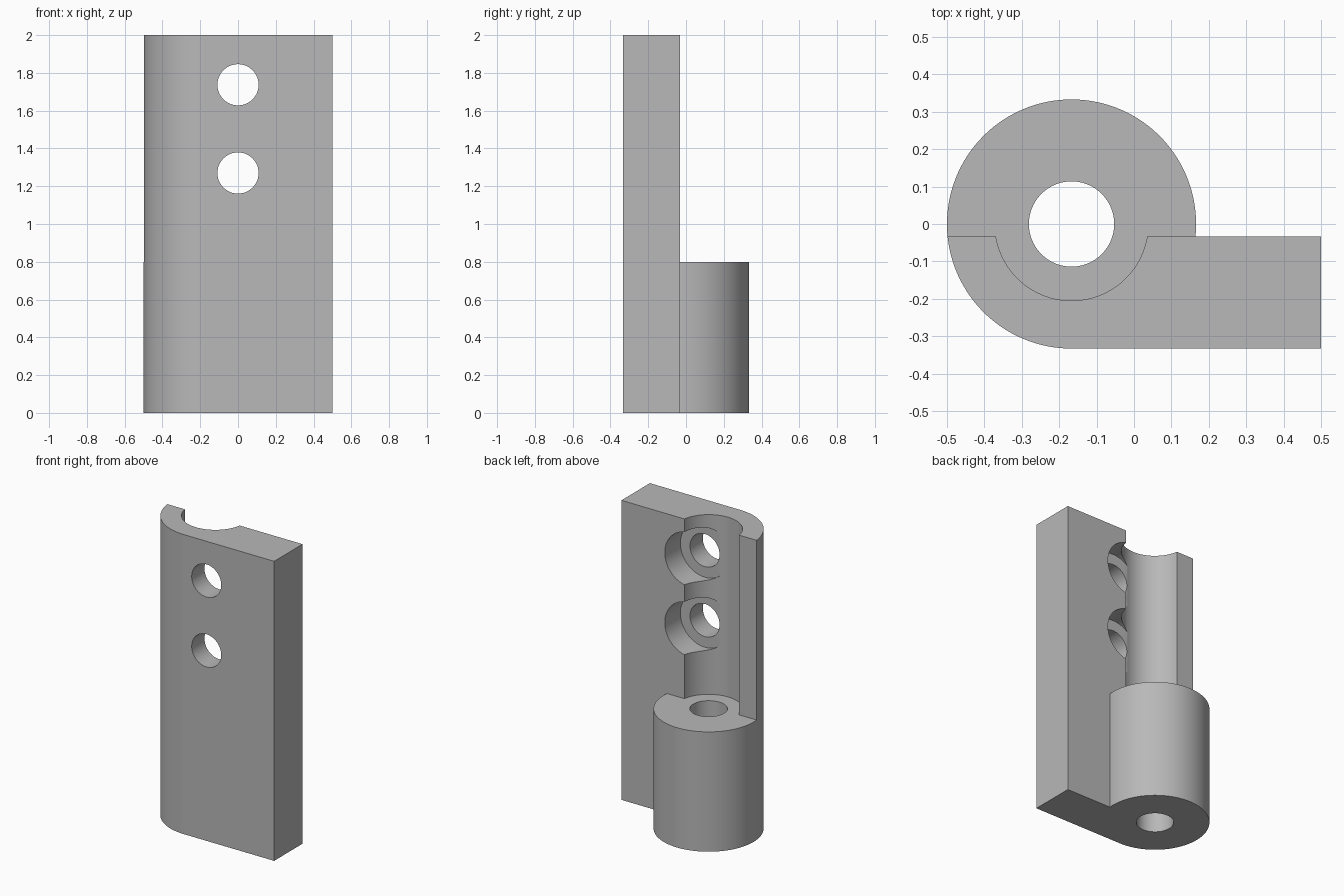
import bpy, bmesh, math
from mathutils import Matrix, Vector

if "Cube" in bpy.data.objects:
    bpy.data.objects.remove(bpy.data.objects["Cube"], do_unlink=True)

HEIGHT, SHELF = 2.0, 0.8
BARREL_X, BARREL_R = -0.167, 0.333
BACK_Y = -0.033          # back plane of the plate

grey = bpy.data.materials.new("plain grey")
grey.diffuse_color = (0.48, 0.48, 0.48, 1)
grey.use_nodes = True
grey.node_tree.nodes["Principled BSDF"].inputs["Base Color"].default_value = (0.48, 0.48, 0.48, 1)


def add_object(name, bm):
    bmesh.ops.recalc_face_normals(bm, faces=bm.faces)
    mesh = bpy.data.meshes.new(name)
    bm.to_mesh(mesh)
    bm.free()
    mesh.materials.append(grey)
    obj = bpy.data.objects.new(name, mesh)
    bpy.context.collection.objects.link(obj)
    return obj


def cylinder(name, radius, start, end):
    """Cylinder between two points."""
    start, end = Vector(start), Vector(end)
    axis = end - start
    turn = axis.to_track_quat('Z', 'Y').to_matrix().to_4x4()
    bm = bmesh.new()
    bmesh.ops.create_cone(bm, cap_ends=True, segments=96, radius1=radius, radius2=radius,
                          depth=axis.length,
                          matrix=Matrix.Translation((start + end) / 2) @ turn)
    return add_object(name, bm)


def box(name, low, high):
    low, high = Vector(low), Vector(high)
    bm = bmesh.new()
    bmesh.ops.create_cube(bm, size=1, matrix=Matrix.Translation((low + high) / 2)
                          @ Matrix.Diagonal((*(high - low), 1)))
    return add_object(name, bm)


# Plate and barrel outline, extruded to full height
first, last, steps = math.asin(BACK_Y / BARREL_R), 1.5 * math.pi, 96
outline = []
for i in range(steps + 1):
    a = first + (last - first) * i / steps
    outline.append((BARREL_X + BARREL_R * math.cos(a), BARREL_R * math.sin(a)))
outline += [(0.5, -BARREL_R), (0.5, BACK_Y)]
bm = bmesh.new()
base = bm.faces.new([bm.verts.new((x, y, 0)) for x, y in outline])
top = bmesh.ops.extrude_face_region(bm, geom=[base])["geom"]
bmesh.ops.translate(bm, vec=(0, 0, HEIGHT),
                    verts=[v for v in top if isinstance(v, bmesh.types.BMVert)])
body = add_object("hinge_body", bm)

# Upper barrel removal, channel and pin bore
cutters = [
    box("upper_cutter", (-1, BACK_Y, SHELF), (1, 1, 3)),
    cylinder("channel_cutter", 0.205, (BARREL_X, 0, SHELF), (BARREL_X, 0, 3)),
    cylinder("bore_cutter", 0.114, (BARREL_X, 0, -1), (BARREL_X, 0, 3)),
]
# Screw holes with counterbores
for z in (1.27, 1.737):
    cutters.append(cylinder("screw_cutter", 0.109, (0, -1, z), (0, 1, z)))
    cutters.append(cylinder("counterbore_cutter", 0.18, (0, -0.198, z), (0, 1, z)))

bpy.ops.object.select_all(action='DESELECT')
body.select_set(True)
bpy.context.view_layer.objects.active = body
for cutter in cutters:
    cutter.hide_render = True
    mod = body.modifiers.new("cut", 'BOOLEAN')
    mod.operation, mod.solver, mod.object = 'DIFFERENCE', 'EXACT', cutter
    bpy.ops.object.modifier_apply(modifier=mod.name)
    bpy.data.objects.remove(cutter, do_unlink=True)

bpy.ops.object.shade_smooth_by_angle(angle=math.radians(25))
